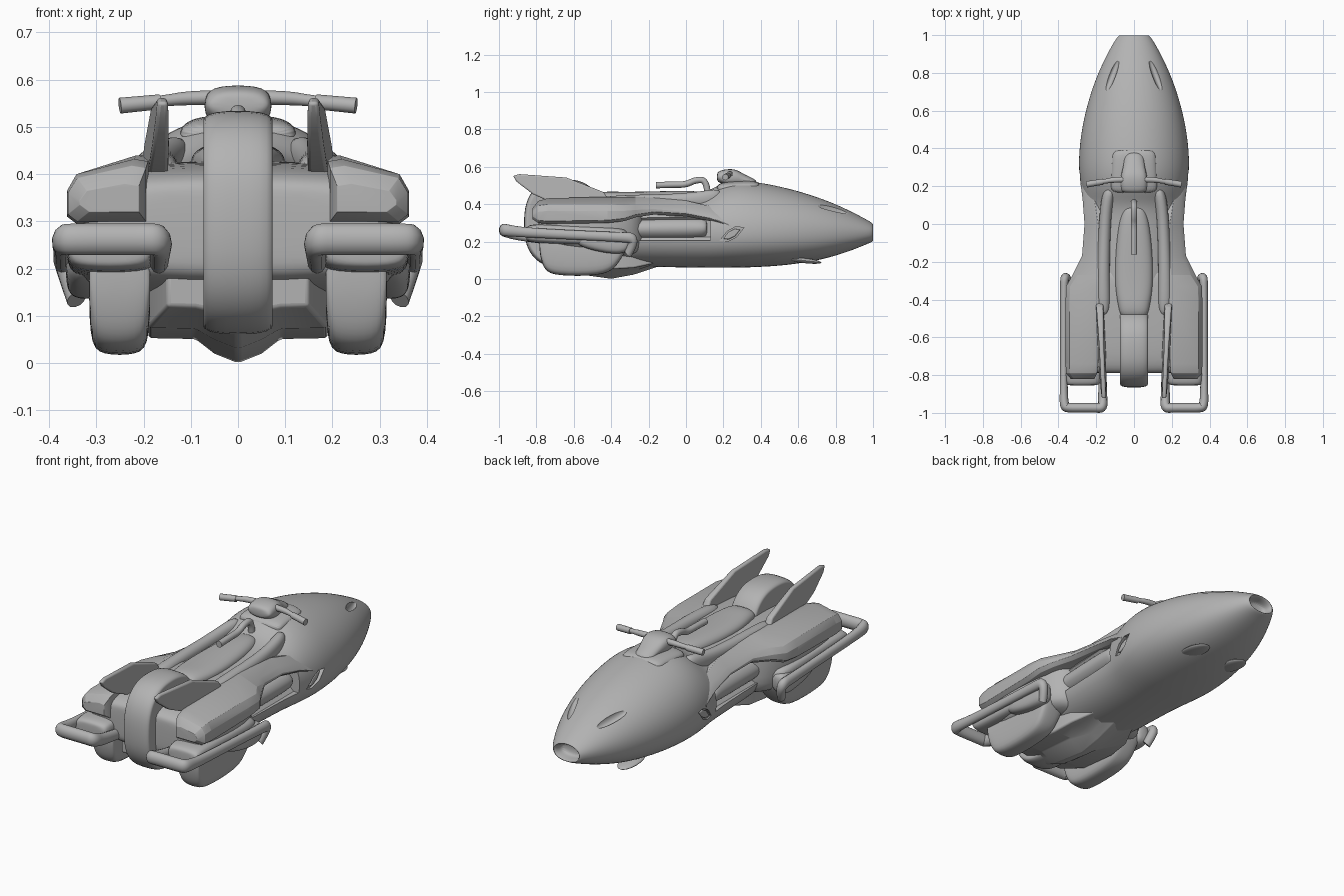
import bpy, bmesh, math
from mathutils import Vector, Matrix

if "Cube" in bpy.data.objects:
    bpy.data.objects.remove(bpy.data.objects["Cube"])

grey = bpy.data.materials.new("mid grey")
grey.diffuse_color = (0.45, 0.45, 0.45, 1)
grey.use_nodes = True
grey.node_tree.nodes["Principled BSDF"].inputs["Base Color"].default_value = grey.diffuse_color


def finish(name, mesh, mirror=False, sub=0, bevel=0, angle=40):
    ob = bpy.data.objects.new(name, mesh)
    bpy.context.collection.objects.link(ob)
    mesh.materials.clear()
    mesh.materials.append(grey)
    if bevel:
        m = ob.modifiers.new("bevel", 'BEVEL')
        m.width, m.segments = bevel, 3
    if sub:
        m = ob.modifiers.new("sub", 'SUBSURF')
        m.levels = m.render_levels = sub
    if mirror:
        m = ob.modifiers.new("mirror", 'MIRROR')
        m.use_mirror_merge = False
    bpy.ops.object.select_all(action='DESELECT')
    ob.select_set(True)
    bpy.context.view_layer.objects.active = ob
    if sub:
        mesh.polygons.foreach_set("use_smooth", [True] * len(mesh.polygons))
        mesh.update()
    else:
        bpy.ops.object.shade_smooth_by_angle(angle=math.radians(angle))
    return ob


def loft(name, rings, **kw):
    """Skin a list of closed rings and cap both ends."""
    bm = bmesh.new()
    vs = [[bm.verts.new(p) for p in r] for r in rings]
    n = len(vs[0])
    for a, b in zip(vs, vs[1:]):
        for i in range(n):
            j = (i + 1) % n
            bm.faces.new((a[i], a[j], b[j], b[i]))
    bm.faces.new(vs[0])
    bm.faces.new(vs[-1])
    bmesh.ops.recalc_face_normals(bm, faces=bm.faces)
    me = bpy.data.meshes.new(name)
    bm.to_mesh(me)
    bm.free()
    return finish(name, me, **kw)


def oval(y, w, zb, zt, zm=0.25, nt=2.0, nb=2.3, n=28):
    """Egg-like cross-section, different roundness above and below zm."""
    pts = []
    for i in range(n):
        c, s = math.cos(2 * math.pi * i / n), math.sin(2 * math.pi * i / n)
        e = 2 / (nt if s >= 0 else nb)
        x = math.copysign(abs(c) ** e, c) * w
        z = abs(s) ** e * ((zt - zm) if s >= 0 else (zb - zm))
        pts.append((x, y, zm + z))
    return pts


def box(y, x0, x1, z0, z1, c=0.025):
    """Chamfered rectangular cross-section."""
    return [(x0 + c, y, z0), (x1 - c, y, z0), (x1, y, z0 + c), (x1, y, z1 - c),
            (x1 - c, y, z1), (x0 + c, y, z1), (x0, y, z1 - c), (x0, y, z0 + c)]


def tube(name, pts, r, zs=1.0, mirror=True):
    """Round rod along a path, optionally stretched in z. Points: x, y, z, radius factor."""
    cu = bpy.data.curves.new(name, 'CURVE')
    cu.dimensions, cu.bevel_depth, cu.bevel_resolution = '3D', r, 4
    cu.use_fill_caps, cu.resolution_u = True, 6
    sp = cu.splines.new('NURBS')
    sp.points.add(len(pts) - 1)
    for p, (x, y, z, f) in zip(sp.points, pts):
        p.co, p.radius = (x, y, z / zs, 1), f
    sp.use_endpoint_u, sp.order_u = True, 3
    tmp = bpy.data.objects.new(name, cu)
    bpy.context.collection.objects.link(tmp)
    dg = bpy.context.evaluated_depsgraph_get()
    me = bpy.data.meshes.new_from_object(tmp.evaluated_get(dg))
    bpy.data.objects.remove(tmp)
    me.transform(Matrix.Diagonal((1, 1, zs, 1)))
    return finish(name, me, mirror=mirror, angle=50)


def ellipsoid(name, loc, size, direction=(0, 1, 0)):
    bm = bmesh.new()
    bmesh.ops.create_uvsphere(bm, u_segments=24, v_segments=12, radius=1)
    rot = Vector(direction).to_track_quat('Y', 'Z').to_matrix().to_4x4()
    bm.transform(Matrix.Translation(loc) @ rot @ Matrix.Diagonal((*size, 1)))
    me = bpy.data.meshes.new(name)
    bm.to_mesh(me)
    bm.free()
    return finish(name, me, mirror=True)


# Main hull, tail to nose, with a hollow nose intake
stations = [(-0.55, .20, .09, .43), (-0.4, .24, .075, .445), (-0.2, .253, .064, .445),
            (0, .258, .061, .445), (0.1, .266, .06, .46), (0.16, .277, .06, .498),
            (0.22, .287, .06, .522), (0.3, .295, .06, .53), (0.4, .291, .064, .517),
            (0.5, .278, .07, .497), (0.6, .257, .082, .472), (0.7, .228, .098, .44),
            (0.8, .191, .124, .402), (0.9, .143, .158, .354), (0.97, .103, .188, .316),
            (1.0, .08, .2, .298), (1.0, .07, .207, .29), (0.97, .062, .212, .284),
            (0.94, .058, .215, .28)]
hull = loft("hull", [oval(*s) for s in stations], sub=2)

# Hull cut-outs: side bays, nose slots and side vents
bay = loft("bay_cutter", [box(y, .215, .35, .205, .335, .02) for y in (-.5, .13)], mirror=True)
slot = ellipsoid("slot_cutter", (.118, .785, .385), (.02, .1, .03), (-.07, .18, -.05))
vent_shape = [(.18, .205), (.22, .2), (.27, .225), (.31, .275), (.265, .28), (.22, .255)]
vent = loft("vent_cutter", [[(x, y, z) for y, z in vent_shape] for x in (.268, .35)], mirror=True)
for cutter in (bay, slot, vent):
    cutter.hide_render = True
    m = hull.modifiers.new(cutter.name, 'BOOLEAN')
    m.operation, m.solver, m.object = 'DIFFERENCE', 'EXACT', cutter
    bpy.context.view_layer.objects.active = hull
for m in list(hull.modifiers):
    bpy.ops.object.modifier_apply(modifier=m.name)
for cutter in (bay, slot, vent):
    bpy.data.objects.remove(cutter)
bpy.ops.object.select_all(action='DESELECT')
hull.select_set(True)
bpy.ops.object.shade_smooth_by_angle(angle=math.radians(35))

# Raised inserts: vent plates, belly ovals, side tanks
loft("vent_plate", [[(x, .245 + (y - .245) * .7, .24 + (z - .24) * .7) for y, z in vent_shape]
                    for x in (.255, .28)], mirror=True, bevel=.006)
ellipsoid("belly_oval", (.12, .625, .1), (.05, .1, .014), (0, 1, -.12))
loft("side_tank", [box(y, .175, x, z0, z1, .03) for y, x, z0, z1 in
                   [(-.45, .25, .22, .31), (-.1, .255, .22, .322), (.09, .258, .222, .322),
                    (.115, .25, .23, .315)]], mirror=True, sub=2)

# Seat
loft("seat", [oval(y, w, .38, zt, .42, 2.6) for y, w, zt in
              [(.1, .045, .45), (.08, .06, .468), (0, .085, .474), (-.2, .102, .468),
               (-.35, .1, .466), (-.45, .08, .47), (-.5, .07, .45)]], sub=2)
# Raised cockpit sides running from the cowl to the tail
loft("cockpit_side", [box(y, x0, x1, .38, z1, .02) for y, x0, x1, z1 in
                      [(.2, .09, .16, .49), (.1, .115, .18, .472), (-.05, .125, .19, .455),
                       (-.3, .13, .2, .452), (-.5, .12, .2, .44)]], mirror=True, sub=2)
# Grab lever ahead of the seat
tube("lever", [(0, .115, .46, 1), (0, .11, .53, 1), (0, .05, .53, 1), (0, .0, .505, 1),
               (0, -.07, .505, 1), (0, -.16, .502, 1)], .017, mirror=False)

# Steering console and handlebars
loft("console", [box(y, -w, w, z0, z1, .022) for y, w, z0, z1 in
                 [(.165, .055, .525, .565), (.175, .07, .515, .58), (.22, .073, .5, .59),
                  (.27, .068, .5, .588), (.31, .055, .5, .56), (.385, .05, .49, .53)]], sub=2)
loft("cowl_rim", [oval(y, w, .45, zt, .48, 3) for y, w, zt in
                  [(.16, .12, .5), (.2, .125, .522), (.36, .12, .528), (.4, .11, .515)]], sub=2)
tube("handlebar", [(.04, .235, .562, 1.1), (.1, .235, .562, 1.1), (.16, .225, .555, .8),
                   (.24, .212, .546, .8)], .014)
tube("grip", [(.165, .224, .553, 1), (.2, .218, .55, 1), (.25, .21, .545, 1.05)], .016)

# Rear engine body and keel
loft("rear_body", [box(y, -w, w, z0, z1, .05) for y, w, z0, z1 in
                   [(-.79, .29, .21, .37), (-.78, .32, .18, .39), (-.72, .345, .155, .42),
                    (-.45, .345, .12, .43), (-.32, .31, .12, .43), (-.2, .23, .12, .43)]], sub=2)
loft("keel", [[(-w, y, .2), (-w, y, zs), (-.09, y, zs - .002), (-.05, y, zb + .02), (0, y, zb),
               (.05, y, zb + .02), (.09, y, zs - .002), (w, y, zs), (w, y, .2)]
              for y, w, zs, zb in [(-.76, .15, .12, .09), (-.62, .19, .075, .03), (-.4, .19, .053, 0),
                                   (-.28, .18, .06, .022), (-.14, .12, .09, .068)]], bevel=.008)

# Central wheel-like hoop at the tail
hoop = []
for x, s in [(-.068, .8), (-.075, .9), (-.073, .95), (-.05, .995), (0, 1.003), (.05, .995),
             (.073, .95), (.075, .9), (.068, .8)]:
    hoop.append([(x, -.655 + .212 * s * math.copysign(abs(math.cos(a)) ** .8, math.cos(a)),
                  .297 + .238 * s * math.copysign(abs(math.sin(a)) ** .8, math.sin(a)))
                 for a in [2 * math.pi * i / 32 for i in range(32)]])
loft("tail_hoop", hoop, sub=1)

# Upper pods with arms reaching forward along the hull
pods = []
for y, x0, x1, xt, z0, zs, zo, zi in [
        (-.82, .21, .335, .32, .32, .345, .365, .38), (-.79, .195, .36, .34, .30, .36, .392, .418),
        (-.74, .19, .362, .342, .295, .365, .4, .432), (-.42, .185, .362, .342, .30, .365, .4, .44),
        (-.33, .175, .36, .338, .31, .365, .395, .44), (-.27, .165, .325, .3, .33, .37, .4, .44),
        (-.17, .16, .275, .25, .345, .375, .4, .435), (.0, .16, .262, .24, .335, .36, .385, .42),
        (.13, .18, .272, .25, .31, .33, .36, .39), (.24, .2, .286, .27, .27, .28, .31, .34)]:
    pods.append([(x0, y, z0), (x1 - .02, y, z0), (x1, y, z0 + .015), (x1, y, zs),
                 (xt, y, zo), (x0 + .03, y, zi), (x0, y, zi - .005)])
loft("upper_pod", pods, mirror=True, bevel=.008)

# Tail fins, thinner and leaning in towards the tip
fin = [(-.40, .40), (-.44, .465), (-.64, .543), (-.89, .561), (-.925, .552), (-.905, .52),
       (-.82, .455), (-.70, .40)]
loft("tail_fin", [[(.182 + .045 * (y + .42) + k * (.022 - .07 * (z - .4)), y, z) for y, z in fin]
                  for k in (-1, 1)], mirror=True, bevel=.008)

# Exhaust blocks, lower skid pods and looped side rails
loft("exhaust_block", [box(y, x0, x1, z0, z1, .02) for y, x0, x1, z0, z1 in
                       [(-.855, .2, .35, .215, .27), (-.85, .18, .36, .2, .285), (-.8, .17, .365, .19, .3),
                        (-.4, .17, .36, .175, .28), (-.3, .18, .34, .175, .27)]], mirror=True, sub=2)
loft("skid_pod", [box(y, .185, .316, z0, .25, .025) for y, z0 in
                  [(-.785, .16), (-.775, .1), (-.755, .045), (-.70, .015), (-.45, .015),
                   (-.38, .055), (-.34, .12), (-.31, .17)]], mirror=True, sub=2)
tube("side_rail", [(.168, -.72, .21, .9), (.166, -.9, .235, 1), (.164, -.975, .262, 1.15),
                   (.2, -.973, .262, 1.15), (.28, -.973, .262, 1.15), (.35, -.973, .262, 1.15),
                   (.37, -.965, .262, 1.1), (.372, -.87, .25, .9), (.371, -.6, .236, .85),
                   (.371, -.34, .224, .9), (.368, -.28, .22, 1), (.355, -.285, .18, 1),
                   (.342, -.31, .135, .9)], .023, zs=1.3)
# Brackets joining the rails to the body
loft("rail_bracket", [box(y, .28, .365, z0, .25, .02) for y, z0 in
                      [(-.6, .18), (-.45, .14), (-.34, .13), (-.3, .16)]], mirror=True, sub=2)
